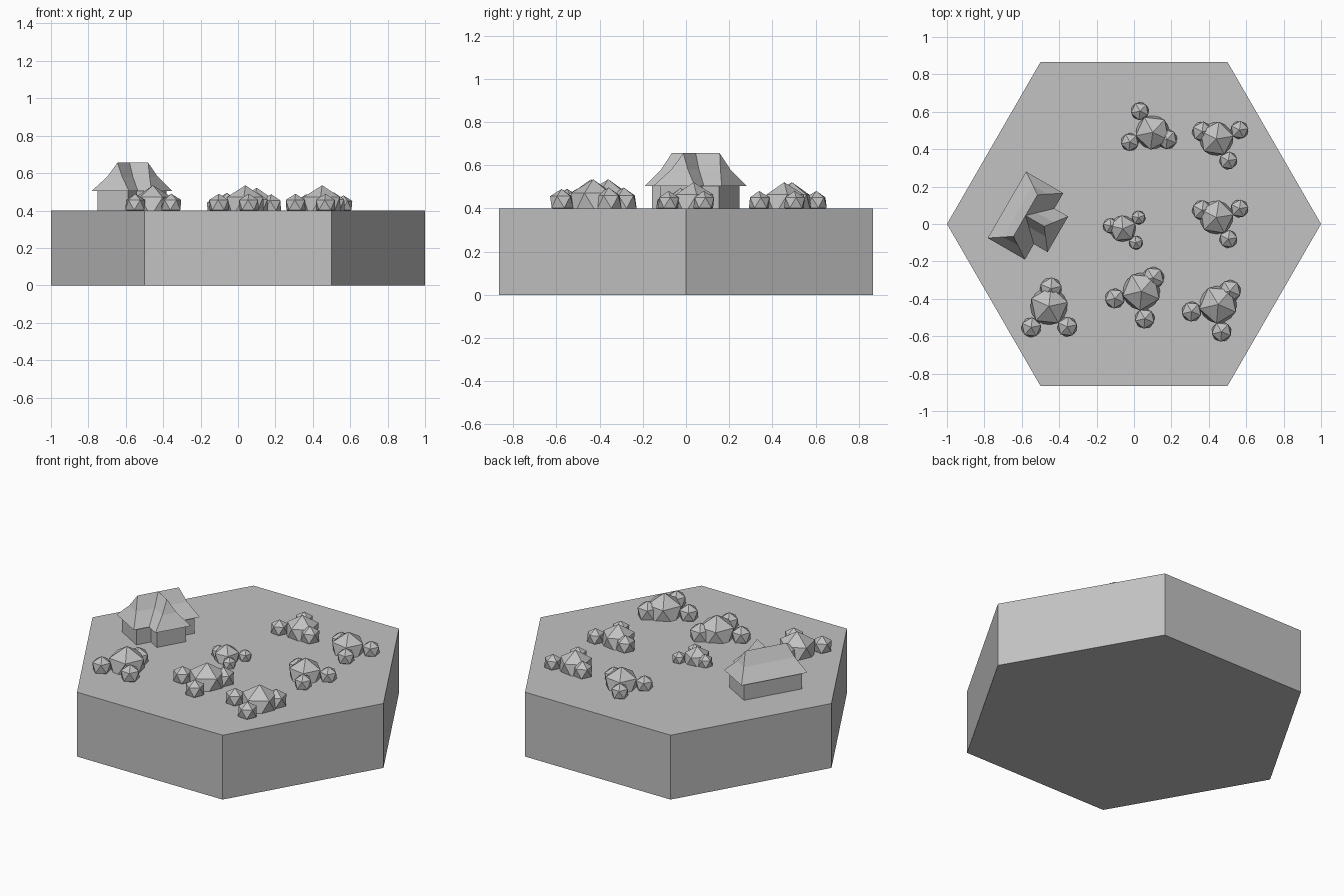
import bpy, bmesh
from math import sin, cos, pi, radians
from mathutils import Matrix, Vector

cube = bpy.data.objects.get("Cube")
if cube:
    bpy.data.objects.remove(cube, do_unlink=True)

stone = bpy.data.materials.new("plain grey")
stone.use_nodes = True
colour = (0.54, 0.54, 0.54, 1)
stone.diffuse_color = colour
stone.node_tree.nodes["Principled BSDF"].inputs["Base Color"].default_value = colour

GROUND, EAVE, RIDGE = 0.4, 0.505, 0.656


def finish(name, bm):
    bmesh.ops.remove_doubles(bm, verts=bm.verts, dist=1e-5)
    bmesh.ops.recalc_face_normals(bm, faces=bm.faces)
    mesh = bpy.data.meshes.new(name)
    bm.to_mesh(mesh)
    bm.free()
    mesh.materials.append(stone)
    obj = bpy.data.objects.new(name, mesh)
    bpy.context.collection.objects.link(obj)
    return obj


def loft(name, rings):
    """Closed solid through matching rings of points; doubled points merge."""
    bm = bmesh.new()
    loops = [[bm.verts.new(p) for p in ring] for ring in rings]
    n = len(loops[0])
    for low, high in zip(loops, loops[1:]):
        for i in range(n):
            j = (i + 1) % n
            bm.faces.new((low[i], low[j], high[j], high[i]))
    bm.faces.new(loops[0][::-1])
    bm.faces.new(loops[-1])
    bmesh.ops.remove_doubles(bm, verts=bm.verts, dist=1e-5)
    bmesh.ops.dissolve_degenerate(bm, edges=bm.edges, dist=1e-5)
    return finish(name, bm)


def rect(x0, x1, y0, y1, z):
    return [(x0, y0, z), (x1, y0, z), (x1, y1, z), (x0, y1, z)]


# Hexagonal ground tile
hexagon = [(cos(i * pi / 3), sin(i * pi / 3)) for i in range(6)]
loft("ground_tile", [[(x, y, z) for x, y in hexagon] for z in (0, GROUND)])


# House: local x runs along the main ridge, local -y points to the front wing
def walls(name, *sides):
    return loft(name, [rect(*sides, z) for z in (GROUND, EAVE)])


def roof(name, eave, ridge):
    """Flared hip roof: steeper above the kink halfway up."""
    kink = [a + (b - a) * 0.6 for a, b in zip(eave, ridge)]
    return loft(name, [rect(*eave, EAVE), rect(*kink, (EAVE + RIDGE) / 2),
                       rect(*ridge, RIDGE)])


house = [
    walls("main_walls", -0.18, 0.18, -0.095, 0.095),
    walls("wing_walls", -0.09, 0.09, -0.175, 0),
    roof("main_roof", (-0.205, 0.205, -0.115, 0.115), (-0.128, 0.128, 0, 0)),
    roof("wing_roof", (-0.11, 0.11, -0.2, 0), (0, 0, -0.115, 0)),
]
for part in house:
    part.location = (-0.58, 0.045, 0)
    part.rotation_euler.z = radians(60)

# One bush: (angle, distance, height above ground, radius) of each lump
LUMPS = [(0, 0, 0.02, 0.115), (0, 0.095, 0.03, 0.067),
         (146, 0.147, 0.03, 0.06), (228, 0.147, 0.03, 0.06)]


def bush(name, x, y, turn, size):
    bm = bmesh.new()
    for angle, dist, height, radius in LUMPS:
        a = radians(angle)
        place = Matrix.Translation((dist * cos(a), dist * sin(a), height))
        bmesh.ops.create_icosphere(bm, subdivisions=1, radius=radius, matrix=place)
    obj = finish(name, bm)
    obj.location = (x, y, GROUND)
    obj.rotation_euler.z = radians(turn)
    obj.scale = (size, size, size)


# Bushes scattered over the tile
bush("bush_back_middle", 0.10, 0.49, 335, 0.9)
bush("bush_back_left", 0.44, 0.455, 153, 0.9)
bush("bush_left", 0.44, 0.035, 153, 0.9)
bush("bush_centre", -0.06, -0.025, 167, 0.7)
bush("bush_front_right", -0.455, -0.44, 84, 1)
bush("bush_front_middle", 0.04, -0.36, 49, 1)
bush("bush_front_left", 0.45, -0.43, 49, 1)
